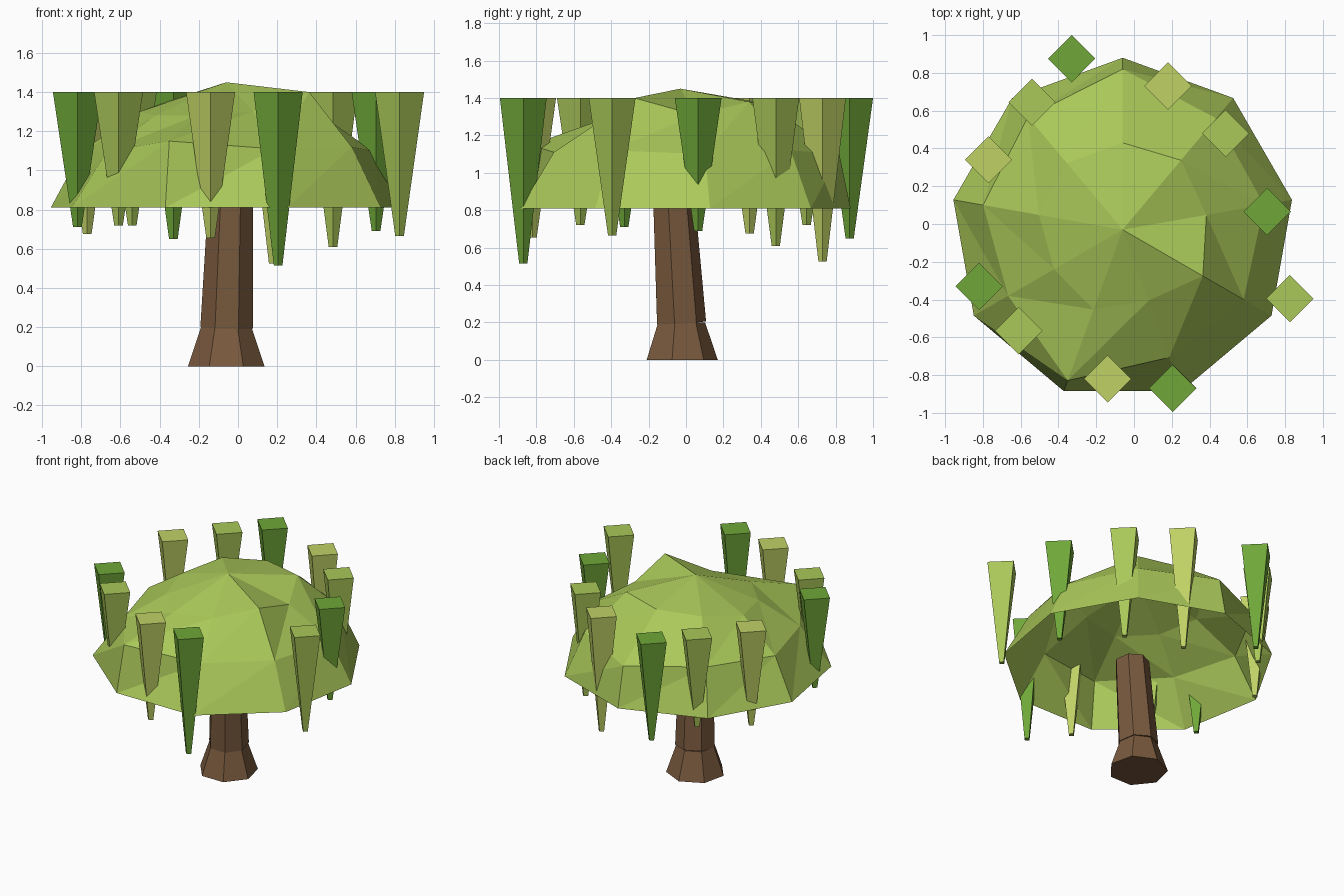
import bpy, bmesh, math
from mathutils import Matrix, Vector

if "Cube" in bpy.data.objects:
    bpy.data.objects.remove(bpy.data.objects["Cube"])

CX, CY = -0.06, -0.03


def material(name, rgb):
    m = bpy.data.materials.new(name)
    m.diffuse_color = (*rgb, 1)
    m.use_nodes = True
    m.node_tree.nodes["Principled BSDF"].inputs["Base Color"].default_value = m.diffuse_color
    return m


BARK = material("bark", (0.19, 0.10, 0.047))
LEAF = material("leaf", (0.40, 0.58, 0.10))
DARK = material("dark_leaf", (0.16, 0.39, 0.04))
PALE = material("pale_leaf", (0.53, 0.64, 0.13))


def finish(name, bm, mat):
    bmesh.ops.recalc_face_normals(bm, faces=bm.faces)
    me = bpy.data.meshes.new(name)
    bm.to_mesh(me)
    bm.free()
    me.materials.append(mat)
    ob = bpy.data.objects.new(name, me)
    bpy.context.collection.objects.link(ob)
    return ob


def frustum(name, sides, r_low, r_high, depth, matrix, mat):
    bm = bmesh.new()
    bmesh.ops.create_cone(bm, cap_ends=True, segments=sides, radius1=r_low,
                          radius2=r_high, depth=depth, matrix=matrix)
    return finish(name, bm, mat)


# Trunk: flared foot and a slightly leaning stem, seven sides each
frustum("trunk_base", 7, 0.20, 0.132, 0.2,
        Matrix.Translation((CX, CY, 0.1)), BARK)
frustum("trunk", 7, 0.138, 0.117, 0.65,
        Matrix.Translation((-0.048, -0.05, 0.522))
        @ Matrix.Rotation(0.06, 4, 'X') @ Matrix.Rotation(0.03, 4, 'Y'), BARK)

# Canopy: open nine-sided dome with uneven rings, as (radius, height)
rim = [(0.91, 0.81)] * 9
middle = [(0.85, 1.10), (0.78, 1.13), (0.75, 1.10), (0.70, 1.10), (0.85, 1.15),
          (0.72, 1.11), (0.74, 1.12), (0.76, 1.10), (0.77, 1.12)]
upper = [(0.46, 1.37), (0.46, 1.355), (0.45, 1.30), (0.42, 1.28), (0.45, 1.28),
         (0.40, 1.30), (0.49, 1.40), (0.45, 1.31), (0.48, 1.38)]
bm = bmesh.new()
rings = []
for ring in (rim, middle, upper):
    row = []
    for i, (r, z) in enumerate(ring):
        a = math.radians(90 + 40 * i)
        row.append(bm.verts.new((CX + r * math.cos(a), CY + r * math.sin(a), z)))
    rings.append(row)
apex = bm.verts.new((CX, CY, 1.45))
for i in range(9):
    j = (i + 1) % 9
    for lo, hi in zip(rings, rings[1:]):
        bm.faces.new((lo[i], lo[j], hi[j]))
        bm.faces.new((lo[i], hi[j], hi[i]))
    bm.faces.new((rings[2][i], rings[2][j], apex))
finish("canopy", bm, LEAF)

# Hanging fronds: four-sided spikes as (x, y, tip height, material)
fronds = [
    (0.705, 0.065, 0.69, DARK), (0.485, 0.48, 0.61, LEAF), (0.18, 0.73, 0.525, PALE),
    (-0.33, 0.875, 0.65, DARK), (-0.54, 0.645, 0.72, LEAF), (-0.77, 0.34, 0.675, PALE),
    (-0.82, -0.33, 0.71, DARK), (-0.61, -0.565, 0.72, LEAF), (-0.14, -0.82, 0.655, PALE),
    (0.205, -0.87, 0.515, DARK), (0.825, -0.395, 0.665, LEAF),
]
for k, (x, y, tip, mat) in enumerate(fronds):
    frustum(f"frond_{k + 1}", 4, 0.022, 0.125, 1.4 - tip,
            Matrix.Translation((x, y, (1.4 + tip) / 2)), mat)
